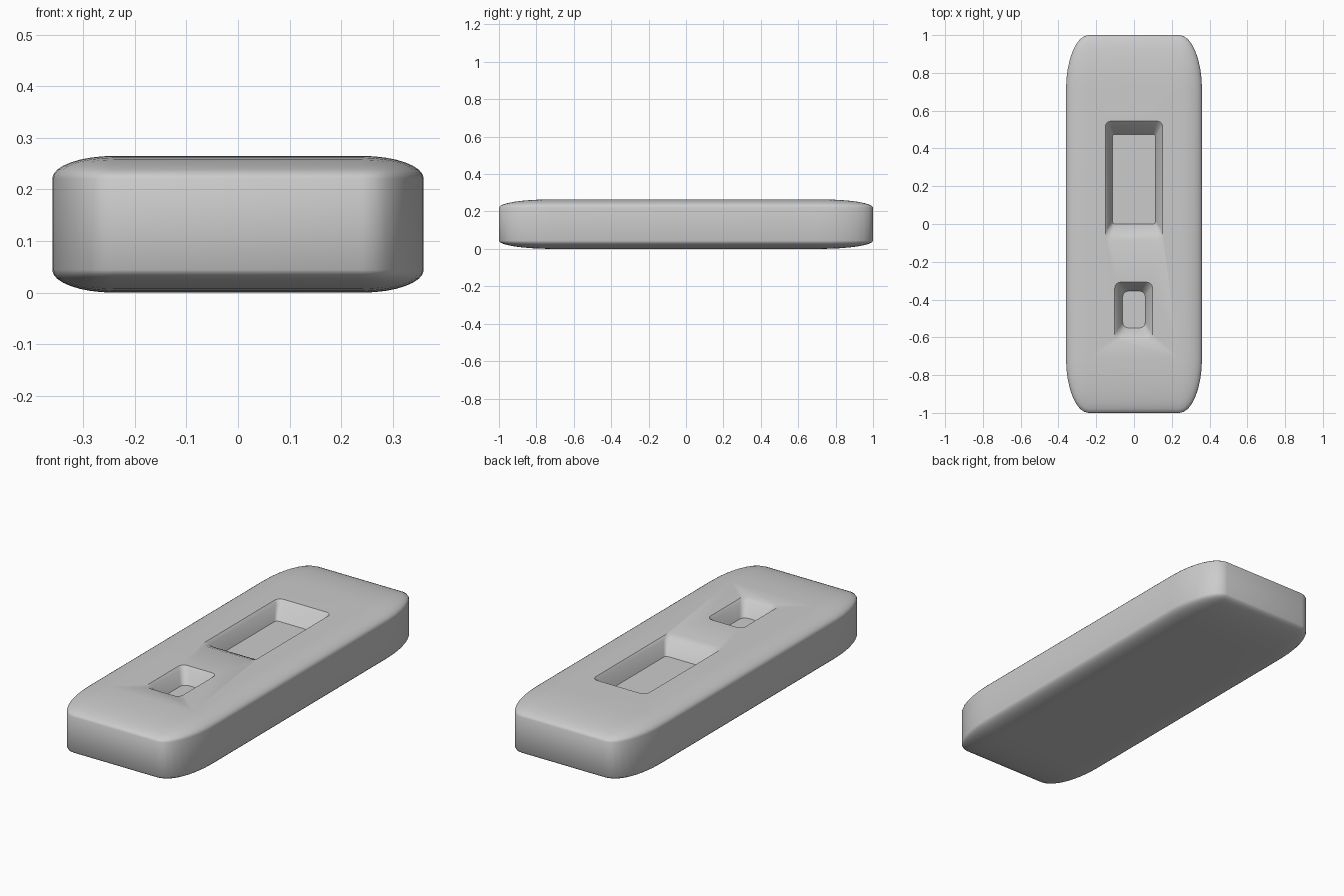
import bpy, bmesh, math

if "Cube" in bpy.data.objects:
    bpy.data.objects.remove(bpy.data.objects["Cube"])

TOP = 0.265


def rounded_rect(x0, x1, y0, y1, r, z, n=4):
    pts = []
    for cx, cy, a0 in ((x1 - r, y1 - r, 0), (x0 + r, y1 - r, 90),
                       (x0 + r, y0 + r, 180), (x1 - r, y0 + r, 270)):
        for i in range(n + 1):
            a = math.radians(a0 + 90 * i / n)
            pts.append((cx + r * math.cos(a), cy + r * math.sin(a), z))
    return pts


def loft(name, sections):
    bm = bmesh.new()
    rings = [[bm.verts.new(p) for p in s] for s in sections]
    for a, b in zip(rings, rings[1:]):
        for i in range(len(a)):
            j = (i + 1) % len(a)
            bm.faces.new((a[i], a[j], b[j], b[i]))
    bm.faces.new(rings[0][::-1])
    bm.faces.new(rings[-1])
    bmesh.ops.recalc_face_normals(bm, faces=bm.faces)
    return finish(name, bm)


def finish(name, bm):
    me = bpy.data.meshes.new(name)
    bm.to_mesh(me)
    bm.free()
    ob = bpy.data.objects.new(name, me)
    bpy.context.collection.objects.link(ob)
    return ob


# Body: box with unit roundings, stretched so the corners become elliptical
half = (0.36, 1.0, TOP / 2)
rad = (0.12, 0.29, 0.044)
bm = bmesh.new()
bmesh.ops.create_cube(bm, size=2)
bmesh.ops.scale(bm, vec=[h / r for h, r in zip(half, rad)], verts=bm.verts)
bmesh.ops.bevel(bm, geom=bm.edges[:], offset=1.0, segments=8, profile=0.5,
                affect='EDGES', clamp_overlap=False)
bmesh.ops.scale(bm, vec=rad, verts=bm.verts)
bmesh.ops.translate(bm, vec=(0, 0, TOP / 2), verts=bm.verts)
body = finish("body", bm)

# Recess cutters: floor, wall top, softened rim, clearance above
large = loft("large_recess_cutter", [
    rounded_rect(-0.115, 0.115, 0.00, 0.475, 0.015, 0.185),
    rounded_rect(-0.140, 0.140, -0.045, 0.530, 0.025, 0.250),
    rounded_rect(-0.152, 0.152, -0.085, 0.545, 0.03, TOP),
    rounded_rect(-0.152, 0.152, -0.085, 0.545, 0.03, 0.32)])
small = loft("small_recess_cutter", [
    rounded_rect(-0.060, 0.060, -0.550, -0.355, 0.03, 0.190),
    rounded_rect(-0.088, 0.085, -0.590, -0.320, 0.03, 0.250),
    rounded_rect(-0.102, 0.098, -0.615, -0.308, 0.03, TOP),
    rounded_rect(-0.102, 0.098, -0.615, -0.308, 0.03, 0.32)])

bpy.context.view_layer.objects.active = body
for cutter in (large, small):
    cutter.hide_render = True
    mod = body.modifiers.new("recess", 'BOOLEAN')
    mod.operation = 'DIFFERENCE'
    mod.solver = 'EXACT'
    mod.object = cutter
    bpy.ops.object.modifier_apply(modifier=mod.name)
    bpy.data.objects.remove(cutter)

bpy.ops.object.select_all(action='DESELECT')
body.select_set(True)
bpy.ops.object.shade_smooth_by_angle(angle=math.radians(35))
